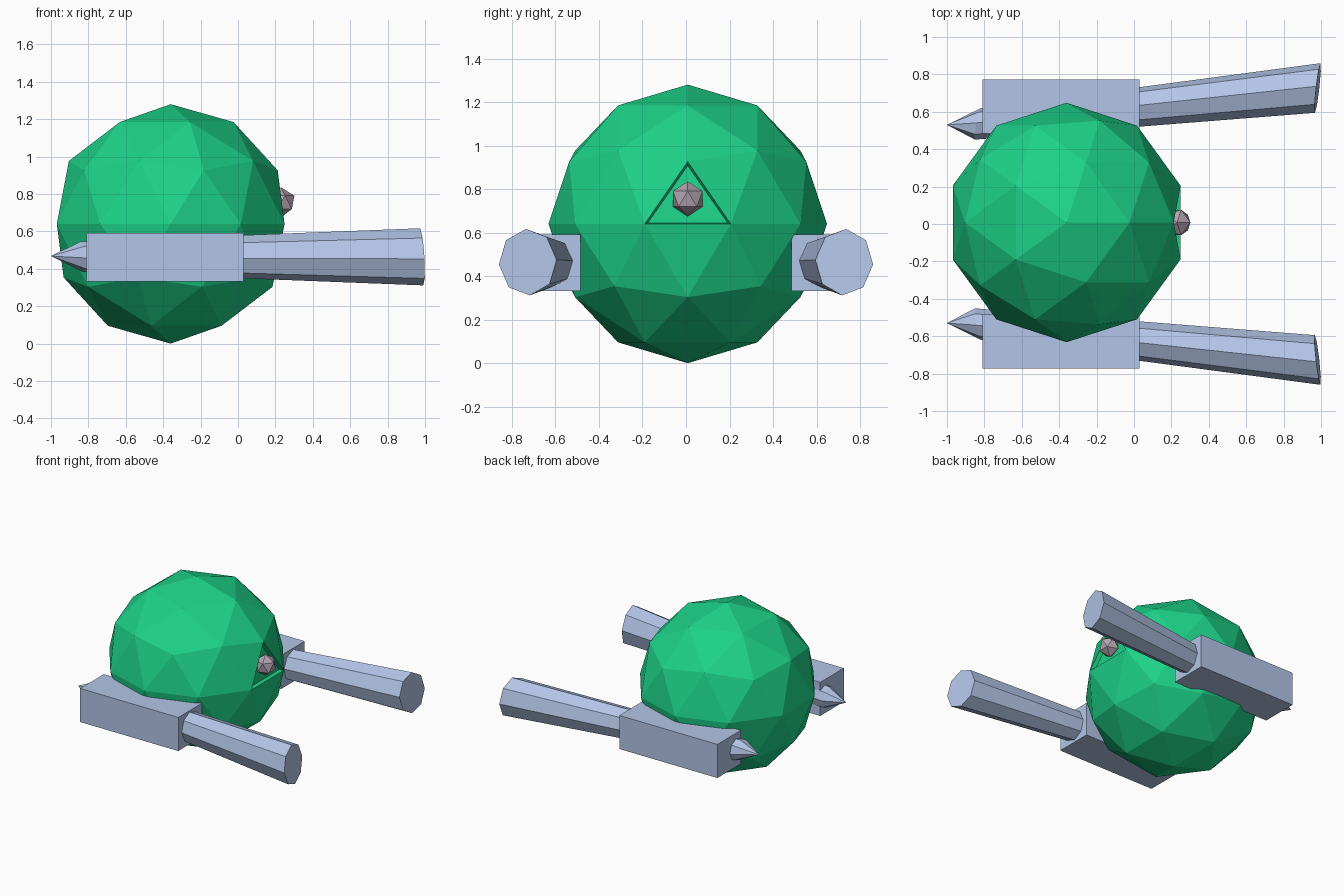
import bpy, bmesh
from math import cos, sin, pi, radians

if "Cube" in bpy.data.objects:
    bpy.data.objects.remove(bpy.data.objects["Cube"])


def material(name, rgb):
    m = bpy.data.materials.new(name)
    m.diffuse_color = (*rgb, 1)
    m.use_nodes = True
    m.node_tree.nodes["Principled BSDF"].inputs["Base Color"].default_value = m.diffuse_color
    return m


GREEN = material("green", (0.012, 0.64, 0.25))
BLUE = material("pale_blue", (0.45, 0.56, 0.80))
MAUVE = material("mauve", (0.45, 0.37, 0.43))


def finish(bm, name, mat):
    bmesh.ops.recalc_face_normals(bm, faces=bm.faces)
    me = bpy.data.meshes.new(name)
    bm.to_mesh(me)
    bm.free()
    me.materials.append(mat)
    ob = bpy.data.objects.new(name, me)
    bpy.context.collection.objects.link(ob)
    return ob


def ball(name, sub, r, centre, mat, pit=False):
    bm = bmesh.new()
    bmesh.ops.create_icosphere(bm, subdivisions=sub, radius=r)
    if pit:
        # shallow triangular recess facing +x
        bm.normal_update()
        f = max(bm.faces, key=lambda f: f.normal.x + 0.1 * f.normal.z)
        bmesh.ops.inset_individual(bm, faces=[f], thickness=0.015, depth=-0.03)
    bmesh.ops.translate(bm, verts=bm.verts, vec=centre)
    return finish(bm, name, mat)


def housing(name, s):
    bm = bmesh.new()
    bmesh.ops.create_cube(bm, size=1)
    bmesh.ops.scale(bm, verts=bm.verts, vec=(0.84, 0.288, 0.26))
    bmesh.ops.translate(bm, verts=bm.verts, vec=(-0.39, s * 0.629, 0.461))
    return finish(bm, name, BLUE)


def barrel(name, s):
    # eight-sided flaring tube, pointed at the back, splayed outwards
    bm = bmesh.new()
    rings = []
    for x, y, ry, rz in ((-0.835, 0.535, 0.084, 0.082), (0.982, 0.727, 0.133, 0.153)):
        ring = []
        for i in range(8):
            a = i * pi / 4 - radians(4)
            ring.append(bm.verts.new((x + 0.015 * cos(a) - 0.009 * sin(a),
                                      s * (y + ry * cos(a)),
                                      0.464 + rz * sin(a))))
        rings.append(ring)
    back, front = rings
    tip = bm.verts.new((-1.0, s * 0.53, 0.468))
    for i in range(8):
        j = (i + 1) % 8
        bm.faces.new((back[i], back[j], front[j], front[i]))
        bm.faces.new((tip, back[j], back[i]))
    bm.faces.new(front)
    return finish(bm, name, BLUE)


# Round body and small front lens
ball("body", 2, 0.64, (-0.36, 0.008, 0.64), GREEN, pit=True)
ball("lens", 1, 0.08, (0.23, 0.008, 0.755), MAUVE)

# Side housings with barrels
for side, s in (("left", 1), ("right", -1)):
    housing(side + "_housing", s)
    barrel(side + "_barrel", s)
